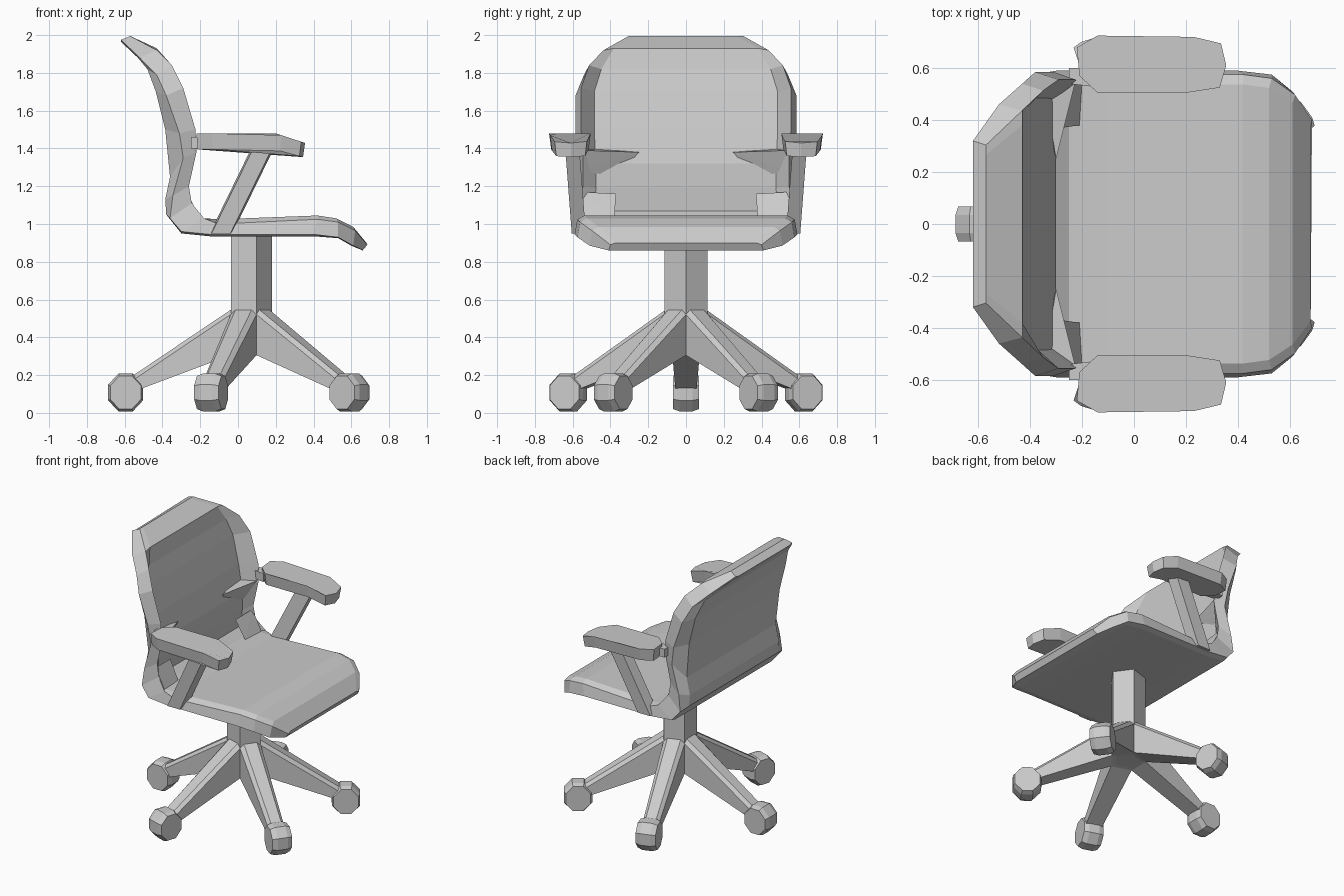
import bpy, bmesh, math
from mathutils import Matrix, Vector

start_cube = bpy.data.objects.get("Cube")
if start_cube:
    bpy.data.objects.remove(start_cube, do_unlink=True)

# One plain grey for the whole chair
grey = bpy.data.materials.new("plain grey")
grey.use_nodes = True
grey.diffuse_color = (0.6, 0.6, 0.6, 1)
grey.node_tree.nodes["Principled BSDF"].inputs["Base Color"].default_value = grey.diffuse_color


def finish(name, bm, matrix=None):
    """Turn a bmesh into a flat-shaded grey object."""
    if matrix:
        bm.transform(matrix)
    bmesh.ops.recalc_face_normals(bm, faces=bm.faces)
    mesh = bpy.data.meshes.new(name)
    bm.to_mesh(mesh)
    bm.free()
    mesh.materials.append(grey)
    obj = bpy.data.objects.new(name, mesh)
    bpy.context.scene.collection.objects.link(obj)
    return obj


def loft(name, sections, matrix=None):
    """Skin a list of closed sections that share a point count."""
    bm = bmesh.new()
    rings = [[bm.verts.new(p) for p in section] for section in sections]
    count = len(rings[0])
    for lower, upper in zip(rings, rings[1:]):
        for i in range(count):
            j = (i + 1) % count
            bm.faces.new((lower[i], lower[j], upper[j], upper[i]))
    bm.faces.new(rings[0])
    bm.faces.new(rings[-1])
    return finish(name, bm, matrix)


def hull(name, points, matrix=None):
    """Wrap a convex solid around a few points."""
    bm = bmesh.new()
    verts = [bm.verts.new(p) for p in points]
    result = bmesh.ops.convex_hull(bm, input=verts)
    unused = [v for v in result["geom_interior"] if isinstance(v, bmesh.types.BMVert)]
    bmesh.ops.delete(bm, geom=unused, context="VERTS")
    return finish(name, bm, matrix)


# Seat and back shell: half width, then (x, z) of the dished face,
# the front rim, the rear rim and the rear face at each station
seat_stations = [
    (.41, (.68, .9), (.685, .89), (.66, .86), (.66, .86)),
    (.51, (.61, .985), (.62, .965), (.61, .885), (.6, .885)),
    (.575, (.52, 1.03), (.53, 1.01), (.53, .93), (.53, .925)),
    (.59, (.42, 1.045), (.42, 1.025), (.4, .945), (.4, .935)),
    (.59, (-.1, 1.025), (-.1, 1), (-.15, .945), (-.15, .935)),
    (.59, (-.25, 1.03), (-.18, 1.03), (-.3, .96), (-.3, .95)),
]
back_stations = [
    (.58, (-.31, 1.07), (-.245, 1.11), (-.36, 1.03), (-.38, 1.05)),
    (.575, (-.3, 1.19), (-.26, 1.2), (-.345, 1.15), (-.385, 1.13)),
    (.575, (-.3, 1.32), (-.22, 1.38), (-.29, 1.35), (-.36, 1.25)),
    (.585, (-.335, 1.5), (-.225, 1.5), (-.31, 1.48), (-.385, 1.5)),
    (.585, (-.38, 1.7), (-.29, 1.72), (-.38, 1.68), (-.435, 1.7)),
    (.54, (-.41, 1.82), (-.35, 1.84), (-.43, 1.79), (-.48, 1.82)),
    (.46, (-.43, 1.93), (-.43, 1.92), (-.52, 1.88), (-.53, 1.88)),
    (.32, (-.57, 1.995), (-.57, 1.995), (-.62, 1.975), (-.62, 1.965)),
]
sections = []
for stations, spread in ((seat_stations, (.91, .975, 1, .93)),
                         (back_stations, (.83, .95, 1, .88))):
    for half, *profile in stations:
        side = [Vector((x, half * s, z)) for (x, z), s in zip(profile, spread)]
        sections.append(side + [Vector((p.x, -p.y, p.z)) for p in reversed(side)])
loft("seat_and_back_shell", sections)

# Arms, mirrored to both sides
pad_plan = [(-.21, .57), (-.14, .505), (.2, .505), (.33, .525),
            (.355, .61), (.335, .695), (.23, .72), (-.14, .725), (-.22, .68)]


def pad_ring(inset, top):
    """Outline of the arm pad, drooping towards the front."""
    ring = []
    for x, y in pad_plan:
        droop = max(0, x - .2) * .33
        z = 1.48 - droop if top else 1.395 - droop * .8
        ring.append((x * (1 - inset * .3), .61 + (y - .61) * (1 - inset), z))
    return ring


for label, sign in (("left", 1), ("right", -1)):
    flip = Matrix.Diagonal((1, sign, 1, 1))
    loft(label + "_arm_pad", [pad_ring(.1, False), pad_ring(0, True)], flip)
    # Slanted strut from the seat edge up to the pad
    loft(label + "_arm_strut", [
        [(x - .06, y - .04, z), (x + .06, y - .04, z),
         (x + .05, y + .035, z), (x - .05, y + .035, z)]
        for x, y, z in ((-.09, .57, .95), (.135, .605, 1.41))], flip)
    # Bracket that ties the pad to the rim of the back
    hull(label + "_arm_bracket", [
        (x, y, z) for x, low in ((-.25, .54), (-.17, .53))
        for y in (low, .6) for z in (1.4, 1.46)], flip)
    # Folded fin and low gusset inside the lower corner of the back
    hull(label + "_corner_fin", [
        (-.3, .25, 1.38), (-.33, .36, 1.25), (-.34, .5, 1.4),
        (-.225, .55, 1.39), (-.27, .55, 1.28)], flip)
    hull(label + "_corner_gusset", [
        (-.28, .37, 1.16), (-.21, .38, 1.03), (-.2, .55, 1.03),
        (-.27, .55, 1.17), (-.33, .5, 1.03)], flip)

# Five-sided column with its edges over the gaps between the legs
hub_x = .06
column = [(hub_x + .12 * math.cos(math.tau * i / 5), .12 * math.sin(math.tau * i / 5))
          for i in range(5)]
loft("column", [[(x, y, z) for x, y in column] for z in (.31, .95)])


def leg_section(r, low, high, wide, narrow):
    """Cross-section of a leg: straight sides and a narrow top."""
    shoulder = high - .025
    return [(r, -wide, low), (r, -wide, shoulder), (r, -narrow, high),
            (r, narrow, high), (r, wide, shoulder), (r, wide, low)]


# Five legs, each ending in an eight-sided caster
for i in range(5):
    turn = Matrix.Translation((hub_x, 0, 0)) @ Matrix.Rotation(math.pi + math.tau * i / 5, 4, "Z")
    loft(f"leg_{i + 1}", [
        leg_section(.02, .32, .55, .06, .03),
        leg_section(.1, .305, .545, .072, .045),
        leg_section(.62, .11, .195, .055, .035)], turn)
    wheel = []
    for y, radius in ((-.068, .088), (-.035, .1), (.035, .1), (.068, .088)):
        angles = [math.tau * (k + .5) / 8 for k in range(8)]
        wheel.append([(.655 + radius * math.cos(a), y, .108 + 1.08 * radius * math.sin(a))
                      for a in angles])
    loft(f"caster_{i + 1}", wheel, turn)
